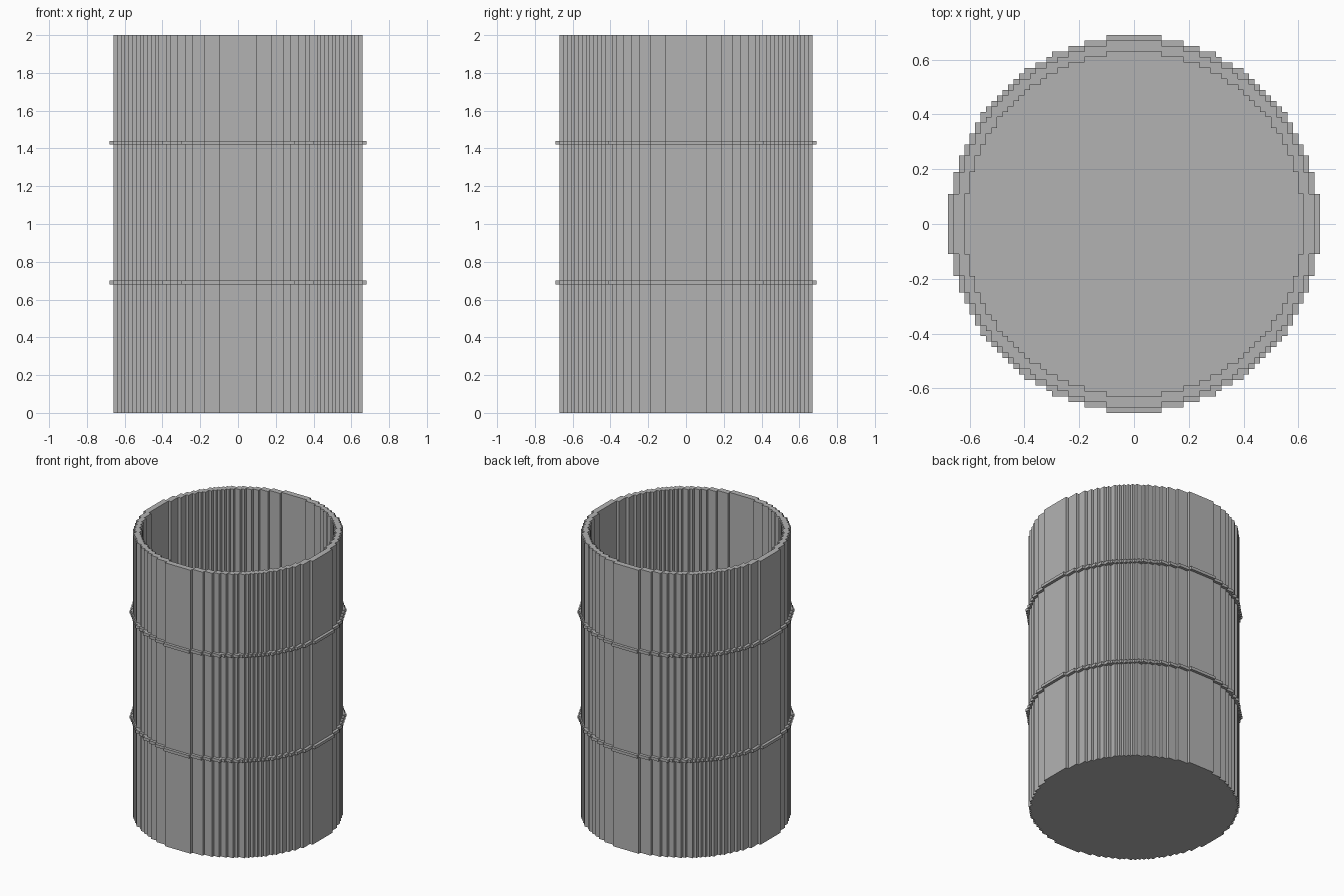
import bpy, bmesh, math

CELL = 0.02  # size of one block

cube = bpy.data.objects.get("Cube")
if cube:
    bpy.data.objects.remove(cube, do_unlink=True)

grey = bpy.data.materials.new("steel_grey")
grey.use_nodes = True
grey.diffuse_color = (0.45, 0.45, 0.45, 1)
grey.node_tree.nodes["Principled BSDF"].inputs["Base Color"].default_value = (0.45, 0.45, 0.45, 1)


def stepped_ellipse(rx, ry):
    """Outline of the blocks whose centres lie inside an ellipse."""
    widths = []
    for j in range(int(ry / CELL) + 1):
        reach = rx * math.sqrt(1 - (j * CELL / ry) ** 2)
        widths.append(CELL * math.floor(reach / CELL + 0.5))
    while widths[-1] == 0:
        widths.pop()
    quarter = []
    for j, w in enumerate(widths):
        following = widths[j + 1] if j + 1 < len(widths) else None
        if following != w:
            top = (j + 0.5) * CELL
            quarter.append((w, top))
            if following is not None:
                quarter.append((following, top))
    half = quarter + [(-x, y) for x, y in reversed(quarter)]
    return half + [(-x, -y) for x, y in half]


def extruded(name, outlines, bottom, top):
    """Filled outline, with any inner outline as a hole, raised between two heights."""
    curve = bpy.data.curves.new(name, 'CURVE')
    curve.dimensions = '2D'
    curve.fill_mode = 'BOTH'
    curve.extrude = (top - bottom) / 2
    for points in outlines:
        spline = curve.splines.new('POLY')
        spline.points.add(len(points) - 1)
        for p, (x, y) in zip(spline.points, points):
            p.co = (x, y, 0, 1)
        spline.use_cyclic_u = True
        spline.use_smooth = False
    shape = bpy.data.objects.new(name + "_outline", curve)
    bpy.context.collection.objects.link(shape)
    graph = bpy.context.evaluated_depsgraph_get()
    mesh = bpy.data.meshes.new_from_object(shape.evaluated_get(graph))
    bpy.data.objects.remove(shape, do_unlink=True)

    # weld caps to walls and face everything outward
    bm = bmesh.new()
    bm.from_mesh(mesh)
    bmesh.ops.remove_doubles(bm, verts=bm.verts, dist=0.0005)
    bmesh.ops.recalc_face_normals(bm, faces=bm.faces)
    for f in bm.faces:
        f.smooth = False
        f.material_index = 0
    bm.to_mesh(mesh)
    bm.free()
    mesh.materials.clear()
    mesh.materials.append(grey)
    obj = bpy.data.objects.new(name, mesh)
    obj.location.z = (top + bottom) / 2
    bpy.context.collection.objects.link(obj)
    return obj


outer = stepped_ellipse(0.658, 0.6665)
inner = stepped_ellipse(0.618, 0.627)
band = stepped_ellipse(0.678, 0.6865)
seat = stepped_ellipse(0.638, 0.6465)  # hidden inside the wall

# Open barrel wall and its floor
extruded("barrel_wall", [outer, inner], 0, 2)
extruded("barrel_floor", [inner], 0, CELL)

# Raised hoops around the wall
for name, z in (("lower_hoop", 0.68), ("upper_hoop", 1.42)):
    extruded(name, [band, seat], z, z + CELL)
